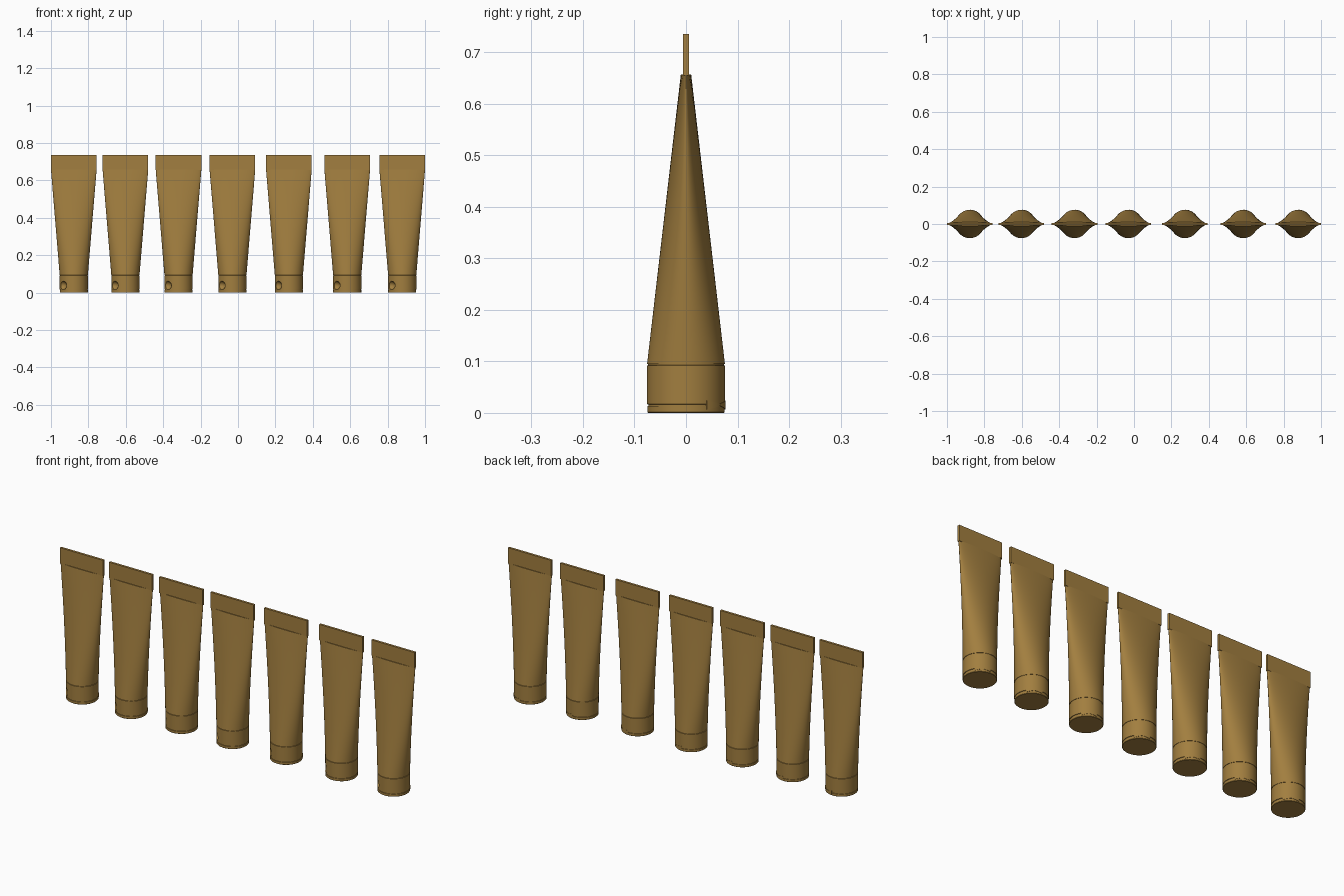
import bpy, bmesh, math
from mathutils import Vector

if "Cube" in bpy.data.objects:
    bpy.data.objects.remove(bpy.data.objects["Cube"])

CENTRES = [-0.878, -0.602, -0.318, -0.03, 0.272, 0.584, 0.878]
SEG = 96
TOP_W = 0.122


def make_object(name, bm):
    bmesh.ops.recalc_face_normals(bm, faces=bm.faces)
    me = bpy.data.meshes.new(name)
    bm.to_mesh(me)
    bm.free()
    ob = bpy.data.objects.new(name, me)
    bpy.context.collection.objects.link(ob)
    return ob


def loft(name, sections):
    """Skin closed elliptical sections (z, half width x, half depth y)."""
    bm = bmesh.new()
    rings = []
    for z, a, b in sections:
        rings.append([bm.verts.new((a * math.cos(2 * math.pi * i / SEG),
                                    b * math.sin(2 * math.pi * i / SEG), z))
                      for i in range(SEG)])
    for lo, hi in zip(rings, rings[1:]):
        for i in range(SEG):
            j = (i + 1) % SEG
            bm.faces.new((lo[i], lo[j], hi[j], hi[i]))
    bm.faces.new(rings[0])
    bm.faces.new(rings[-1])
    return make_object(name, bm)


def smooth(ob):
    bpy.ops.object.select_all(action='DESELECT')
    ob.select_set(True)
    bpy.context.view_layer.objects.active = ob
    bpy.ops.object.shade_smooth_by_angle(angle=math.radians(30))


# Tube body: round at the cap, squeezed flat towards the seal
body = loft("tube_body", [(0.095 + 0.562 * t,
                           0.0755 + (TOP_W - 0.0755) * t,
                           0.0755 + (0.010 - 0.0755) * t)
                          for t in [i / 16 for i in range(17)]])

# Flat crimped seal
bm = bmesh.new()
bmesh.ops.create_cube(bm, size=1)
for v in bm.verts:
    v.co = Vector((v.co.x * 2 * TOP_W, v.co.y * 0.012, 0.695 + v.co.z * 0.080))
seal = make_object("crimped_seal", bm)

# Flip-top cap with seam groove and a neck below the body
cap_profile = [(0, 0.0735), (0.0015, 0.075), (0.0130, 0.075), (0.0138, 0.073),
               (0.0162, 0.073), (0.0170, 0.0755), (0.0915, 0.0755),
               (0.0925, 0.0735), (0.0955, 0.0735)]
cap = loft("flip_cap", [(z, r, r) for z, r in cap_profile])

# Thumb recess cut into the cap above the lid seam
ang = math.radians(222)
bm = bmesh.new()
bmesh.ops.create_uvsphere(bm, u_segments=32, v_segments=16, radius=1)
for v in bm.verts:
    v.co = Vector((v.co.x * 0.026 + 0.084 * math.cos(ang),
                   v.co.y * 0.026 + 0.084 * math.sin(ang),
                   v.co.z * 0.024 + 0.038))
cutter = make_object("recess_cutter", bm)
mod = cap.modifiers.new("recess", 'BOOLEAN')
mod.operation = 'DIFFERENCE'
mod.object = cutter
mod.solver = 'EXACT'
dg = bpy.context.evaluated_depsgraph_get()
cap.data, cut_mesh = bpy.data.meshes.new_from_object(cap.evaluated_get(dg)), cap.data
cap.modifiers.clear()
bpy.data.objects.remove(cutter)

# Bow-tie hinge strip bridging the lid seam
bm = bmesh.new()
rows = []
for i in range(13):
    t = i / 6 - 1
    a = math.radians(60 + 28 * t)
    h = 0.002 + 0.007 * abs(t)
    rows.append([bm.verts.new((r * math.cos(a), r * math.sin(a), 0.0155 + s * h))
                 for r, s in ((0.072, -1), (0.0765, -1), (0.0765, 1), (0.072, 1))])
for p, q in zip(rows, rows[1:]):
    for k in range(4):
        bm.faces.new((p[k], p[(k + 1) % 4], q[(k + 1) % 4], q[k]))
bm.faces.new(rows[0])
bm.faces.new(rows[-1])
hinge = make_object("cap_hinge", bm)

# Ochre finish
mat = bpy.data.materials.new("ochre")
mat.diffuse_color = (0.36, 0.21, 0.05, 1)
mat.use_nodes = True
mat.node_tree.nodes["Principled BSDF"].inputs["Base Color"].default_value = mat.diffuse_color
parts = [body, seal, cap, hinge]
for ob in parts:
    ob.data.materials.clear()
    ob.data.materials.append(mat)
    if ob is not seal:
        smooth(ob)

# Row of seven tubes sharing the same meshes
for n, x in enumerate(CENTRES):
    for ob in parts:
        if n == 0:
            ob.location.x = x
        else:
            dup = ob.copy()
            dup.location.x = x
            bpy.context.collection.objects.link(dup)
